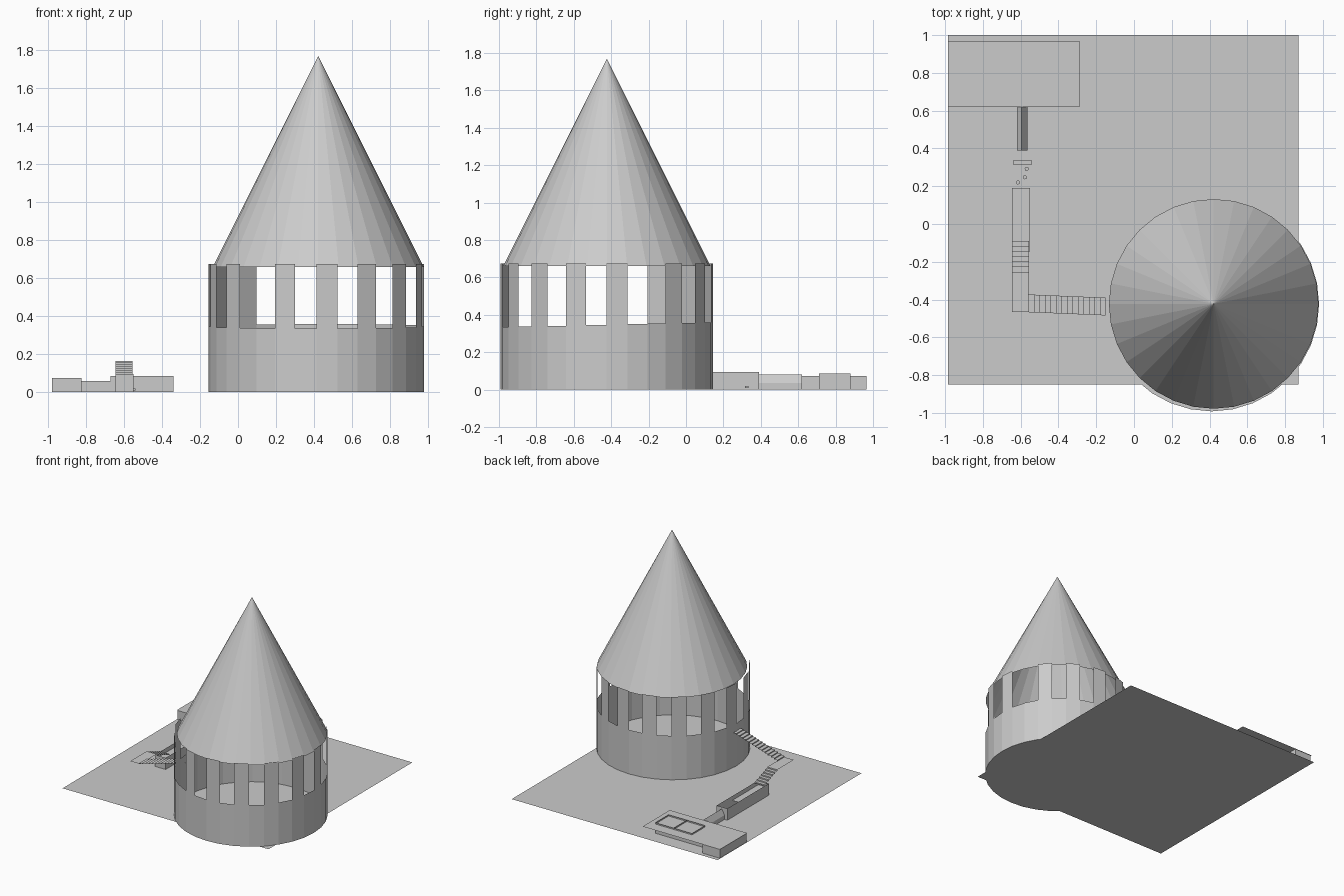
import bpy, math
from mathutils import Vector

if "Cube" in bpy.data.objects:
    bpy.data.objects.remove(bpy.data.objects["Cube"])


def mesh(name, verts, faces):
    me = bpy.data.meshes.new(name)
    me.from_pydata([tuple(v) for v in verts], [], faces)
    ob = bpy.data.objects.new(name, me)
    bpy.context.collection.objects.link(ob)
    return ob


def box(name, x0, x1, y0, y1, z0, z1, skip=()):
    v = [(x, y, z) for z in (z0, z1) for y in (y0, y1) for x in (x0, x1)]
    f = {"bottom": (0, 2, 3, 1), "top": (4, 5, 7, 6), "front": (0, 1, 5, 4),
         "back": (2, 6, 7, 3), "left": (0, 4, 6, 2), "right": (1, 3, 7, 5)}
    return mesh(name, v, [q for k, q in f.items() if k not in skip])


def sheet(name, x0, x1, y0, y1, z):
    return mesh(name, [(x0, y0, z), (x1, y0, z), (x1, y1, z), (x0, y1, z)], [(0, 1, 2, 3)])


def stairs(name, start, end, side, steps):
    """Zigzag ribbon of treads and risers from start up to end."""
    a, b, s = Vector(start), Vector(end), Vector(side)
    path = [a.copy()]
    for i in range(steps):
        p, q = a.lerp(b, i / steps), a.lerp(b, (i + 1) / steps)
        path += [Vector((p.x, p.y, q.z)), q]
    verts = [p + o for p in path for o in (-s, s)]
    return mesh(name, verts, [(2*i, 2*i+1, 2*i+3, 2*i+2) for i in range(len(path) - 1)])


# ground sheet
sheet("ground", -0.985, 0.87, -0.85, 1.0, 0)

# round tower wall: 32 facets, piers on alternate facets, two double openings
N, R, CX, CY, TOP = 32, 0.568, 0.412, -0.424, 0.675
piers = {0, 2, 4, 6, 8, 30} | set(range(11, 28, 2))


def rim(k, z):
    a = 2 * math.pi * k / N
    return (CX + R * math.sin(a), CY - R * math.cos(a), z)


verts, faces = [], []
for k in range(N):
    sill = 0.347 - 0.012 * math.cos(2 * math.pi * (k + 0.5) / N)
    z = TOP if k in piers else sill
    n = len(verts)
    verts += [rim(k, 0), rim(k + 1, 0), rim(k + 1, z), rim(k, z)]
    faces.append((n, n + 1, n + 2, n + 3))
mesh("tower_wall", verts, faces)
mesh("tower_floor", [rim(k, 0) for k in range(N)], [tuple(range(N))])

# conical roof, open underneath
base = [(0.422 + 0.555 * math.sin(2 * math.pi * k / N),
         -0.423 - 0.555 * math.cos(2 * math.pi * k / N), 0.66) for k in range(N)]
mesh("cone_roof", base + [(0.422, -0.423, 1.77)],
     [(k, (k + 1) % N, N) for k in range(N)])

# stairs up to the tower
stairs("upper_stairs", (-0.56, -0.42, 0.165), (-0.15, -0.437, 0.283), (0, 0.047, 0), 14)
sheet("stair_landing", -0.645, -0.555, -0.465, -0.28, 0.165)
stairs("lower_stairs", (-0.6, -0.09, 0.095), (-0.6, -0.28, 0.165), (0.045, 0, 0), 7)

# raised walkway with an open trough at its end
box("walkway_sides", -0.645, -0.55, -0.145, 0.39, 0, 0.095, ("top",))
sheet("walkway_top", -0.645, -0.55, -0.145, 0.19, 0.06)
box("trough_bar", -0.64, -0.54, 0.315, 0.335, 0.01, 0.02)
for x, y in ((-0.615, 0.22), (-0.578, 0.247), (-0.568, 0.292)):
    mesh("stepping_stone", [(x + 0.011 * math.cos(i * math.pi / 4),
                             y + 0.011 * math.sin(i * math.pi / 4), 0.02) for i in range(8)],
         [tuple(range(8))])

# gabled passage into the low building
y0, y1 = 0.39, 0.62
mesh("passage", [(-0.62, y0, 0), (-0.62, y0, 0.035), (-0.595, y0, 0.08), (-0.565, y0, 0.035), (-0.565, y0, 0),
                 (-0.62, y1, 0), (-0.62, y1, 0.035), (-0.595, y1, 0.08), (-0.565, y1, 0.035), (-0.565, y1, 0)],
     [(i, i + 1, i + 6, i + 5) for i in range(4)])

# low building: flat roof, end block, two rooms rising through the roof
sheet("flat_roof", -0.985, -0.288, 0.62, 0.97, 0.075)
box("end_block", -0.98, -0.825, 0.62, 0.965, 0, 0.074)
box("link_block", -0.825, -0.67, 0.71, 0.88, 0, 0.058)
for x in (-0.67, -0.505):
    box("room_walls", x, x + 0.165, 0.71, 0.88, 0, 0.086, ("top", "bottom"))
